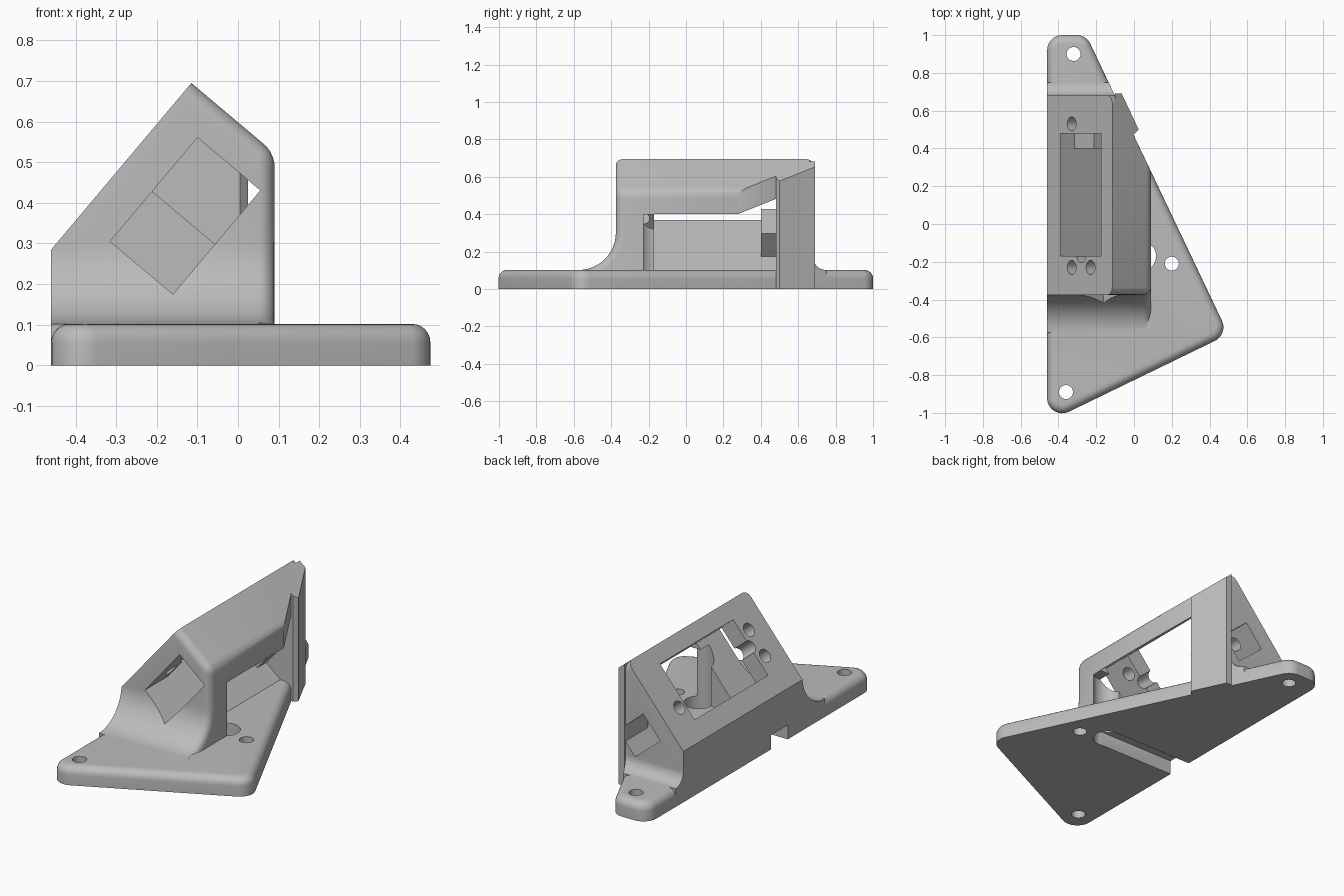
import bpy, bmesh, math
from mathutils import Vector

cube = bpy.data.objects.get("Cube")
if cube:
    bpy.data.objects.remove(cube)

grey = bpy.data.materials.new("grey plastic")
grey.use_nodes = True
COL = (0.5, 0.5, 0.5, 1)
grey.diffuse_color = COL
grey.node_tree.nodes["Principled BSDF"].inputs["Base Color"].default_value = COL

# Directions of the tilted mounting face
UP = Vector((0.644, 0, 0.765))
IN = Vector((0.765, 0, -0.644))
FOOT = Vector((-0.46, 0, 0.285))
RIDGE = FOOT + UP * 0.536
HYP_CO, HYP_NO = Vector((-0.12, 0.72, 0)), Vector((1, 0.475, 0))


def tilted(along, depth, y):
    p = FOOT + UP * along + IN * depth
    return Vector((p.x, y, p.z))


def prism(pts, place, lo, hi):
    """Extrude a 2D outline between lo and hi; place maps (a, b, t) to space."""
    bm = bmesh.new()
    face = bm.faces.new([bm.verts.new(place(a, b, lo)) for a, b in pts])
    shift = place(0, 0, hi) - place(0, 0, lo)
    ext = bmesh.ops.extrude_face_region(bm, geom=[face])["geom"]
    bmesh.ops.translate(bm, vec=shift, verts=[g for g in ext if isinstance(g, bmesh.types.BMVert)])
    bmesh.ops.recalc_face_normals(bm, faces=bm.faces)
    return bm


def on_xy(a, b, t): return Vector((a, b, t))
def on_yz(a, b, t): return Vector((t, a, b))


def clip(bm, co, no):
    geom = bm.verts[:] + bm.edges[:] + bm.faces[:]
    bmesh.ops.bisect_plane(bm, geom=geom, plane_co=co, plane_no=no, clear_outer=True)
    bmesh.ops.holes_fill(bm, edges=[e for e in bm.edges if e.is_boundary], sides=0)
    bmesh.ops.recalc_face_normals(bm, faces=bm.faces)


def arc(cx, cy, r, a0, a1, n=12):
    angles = [math.radians(a0 + (a1 - a0) * i / n) for i in range(n + 1)]
    return [(cx + r * math.cos(a), cy + r * math.sin(a)) for a in angles]


def rounded(corners, r):
    """Round every corner of a counter-clockwise outline."""
    out = []
    for i, c in enumerate(corners):
        c = Vector(c)
        d0 = (c - Vector(corners[i - 1])).normalized()
        d1 = (Vector(corners[(i + 1) % len(corners)]) - c).normalized()
        turn = d0.angle(d1)
        centre = c - d0 * r * math.tan(turn / 2) + Vector((-d0.y, d0.x)) * r
        start = math.degrees(math.atan2(-d0.x, d0.y))
        out += arc(centre.x, centre.y, r, start, start + math.degrees(turn), 8)
    return out


def make(name, bm):
    me = bpy.data.meshes.new(name)
    bm.to_mesh(me)
    bm.free()
    me.materials.append(grey)
    ob = bpy.data.objects.new(name, me)
    bpy.context.collection.objects.link(ob)
    return ob


def combine(target, bm, operation):
    tool = make("tool", bm)
    tool.hide_render = True
    mod = target.modifiers.new("combine", 'BOOLEAN')
    mod.operation, mod.object, mod.solver = operation, tool, 'EXACT'
    bpy.context.view_layer.objects.active = target
    bpy.ops.object.modifier_apply(modifier=mod.name)
    bpy.data.objects.remove(tool)


def tilted_box(a0, a1, d0, d1, y0, y1):
    return prism([(a0, d0), (a1, d0), (a1, d1), (a0, d1)], tilted, y0, y1)


def tilted_hole(along, y, r, depth):
    return prism(arc(along, y, r, 0, 345, 23), lambda a, b, t: tilted(a, t, b), -0.1, depth)


def upright_hole(x, y, r, top):
    return prism(arc(x, y, r, 0, 348.75, 31), on_xy, -0.1, top)


# Base plate with rounded corners and a rounded top edge
corners = [(-0.46, -1.05), (0.50, -0.584), (-0.253, 1.0), (-0.46, 1.0)]
bm = prism(rounded(corners, 0.08), on_xy, 0, 0.102)
rim = [e for e in bm.edges if all(v.co.z > 0.1 for v in e.verts)]
bmesh.ops.bevel(bm, geom=rim, offset=0.045, segments=6, profile=0.5, affect='EDGES', clamp_overlap=False)
base = make("servo_bracket", bm)

# Housing: swept side outline with curved feet, cut to the tilted face and roof
side = [(-0.575, 0.02)] + arc(-0.575, 0.302, 0.2, -90, 0)
side += [(-0.375, 0.9), (0.68, 0.9)] + arc(0.75, 0.172, 0.07, 180, 270) + [(0.75, 0.02)]
bm = prism(side, on_yz, -0.46, 0.09)
clip(bm, FOOT, -IN)
clip(bm, RIDGE, UP)
soft = []
for e in bm.edges:
    plain = all(f.normal.dot(-IN) < 0.9 and f.normal.x > -0.9 and f.normal.z > -0.9 for f in e.link_faces)
    if plain and e.calc_face_angle(0) > 0.3 and max(v.co.z for v in e.verts) > 0.105:
        soft.append(e)
bmesh.ops.bevel(bm, geom=soft, offset=0.04, segments=5, profile=0.5, affect='EDGES', clamp_overlap=False)
clip(bm, HYP_CO, HYP_NO)
housing = make("housing", bm)

# Pocket, end windows, cable notch and screw holes in the housing
combine(housing, tilted_box(0.109, 0.443, -0.1, 0.9, -0.17, 0.48), 'DIFFERENCE')
combine(housing, tilted_box(0.109, 0.443, 0.098, 0.30, -0.7, 0), 'DIFFERENCE')
combine(housing, tilted_box(0.109, 0.27, 0.098, 0.30, 0.4, 0.9), 'DIFFERENCE')
combine(housing, tilted_hole(0.28, -0.17, 0.035, 0.2), 'DIFFERENCE')
for along, y in ((0.202, -0.23), (0.357, -0.23), (0.202, 0.53)):
    combine(housing, tilted_hole(along, y, 0.037, 0.2), 'DIFFERENCE')

# Corner pillar standing slightly proud of the long edge
post = [(-0.1, 0.48), (0.005, 0.48), (0.025, 0.5), (-0.065, 0.69), (-0.1, 0.69)]
bm = prism(post, on_xy, 0, 0.9)
clip(bm, RIDGE, UP)
pillar = make("pillar", bm)

for part in (housing, pillar):
    bm = bmesh.new()
    bm.from_mesh(part.data)
    combine(base, bm, 'UNION')
    bpy.data.objects.remove(part)

# Mounting holes, cable well and the channel under the plate
for x, y in ((-0.32, 0.9), (-0.36, -0.89), (0.2, -0.21)):
    combine(base, upright_hole(x, y, 0.037, 0.2), 'DIFFERENCE')
combine(base, upright_hole(0.04, -0.17, 0.077, 0.4), 'DIFFERENCE')
channel = [(-0.6, -0.245), (0.04, -0.245), (0.04, -0.095), (-0.6, -0.095)]
combine(base, prism(channel, on_xy, -0.1, 0.08), 'DIFFERENCE')

base.data.materials.clear()
base.data.materials.append(grey)
base.data.polygons.foreach_set("material_index", [0] * len(base.data.polygons))
bpy.ops.object.select_all(action='DESELECT')
base.select_set(True)
bpy.context.view_layer.objects.active = base
bpy.ops.object.shade_smooth_by_angle(angle=math.radians(30))
